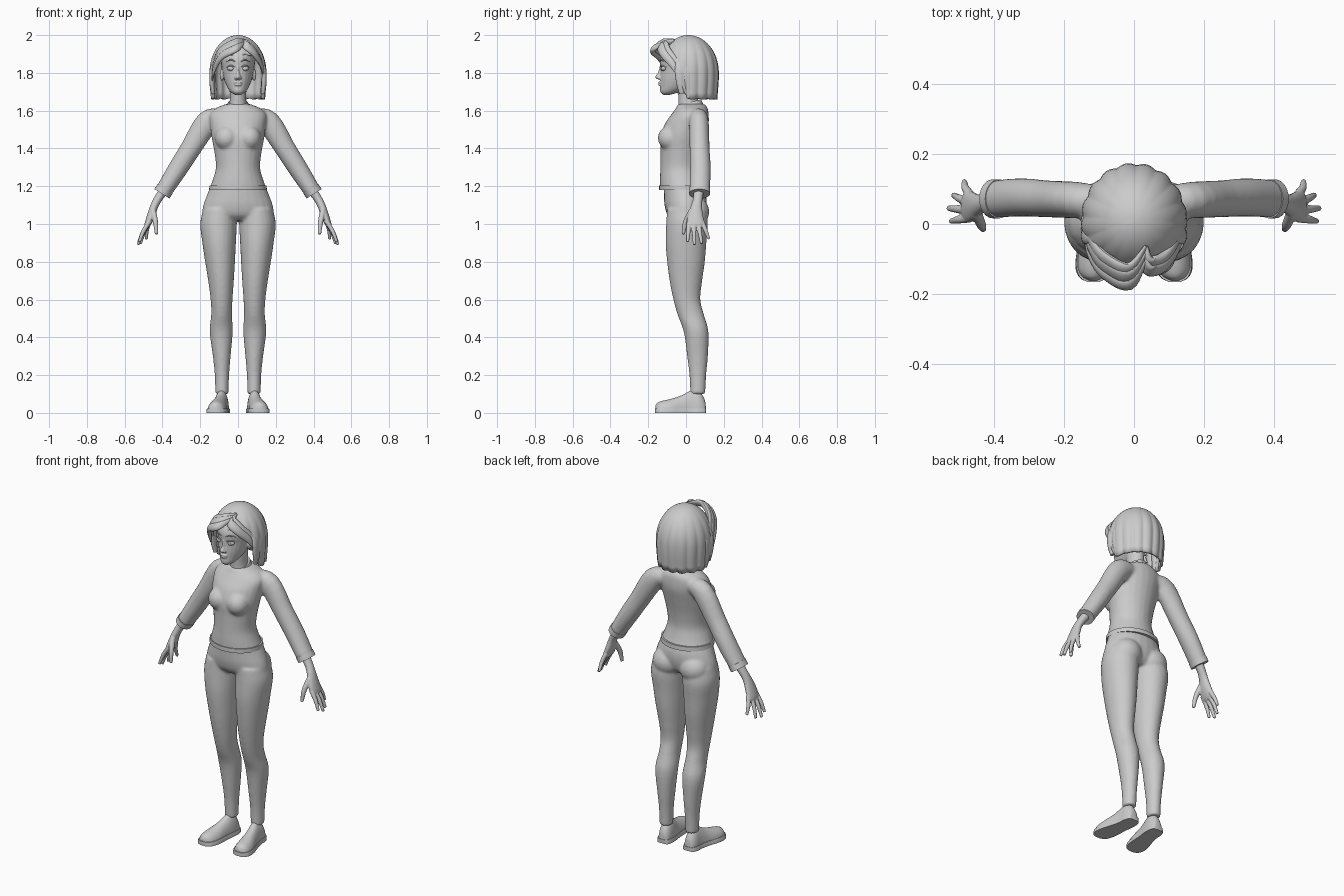
import bpy
import bmesh
import math
from mathutils import Vector, Matrix

cube = bpy.data.objects.get("Cube")
if cube:
    bpy.data.objects.remove(cube, do_unlink=True)

grey = bpy.data.materials.new("plain_grey")
grey.use_nodes = True
tone = (0.6, 0.6, 0.6, 1)
grey.diffuse_color = tone
grey.node_tree.nodes["Principled BSDF"].inputs["Base Color"].default_value = tone


def spline(rows, steps):
    """Resample rows of numbers along a smooth curve through them."""
    rows = [Vector(r) for r in rows]
    ext = [rows[0] * 2 - rows[1]] + rows + [rows[-1] * 2 - rows[-2]]
    out = []
    for p, q, r, s in zip(ext, ext[1:], ext[2:], ext[3:]):
        for k in range(steps):
            t = k / steps
            out.append(q + (r - p) * t / 2 + (p * 2 - q * 5 + r * 4 - s) * t * t / 2
                       + (q * 3 - p - r * 3 + s) * t ** 3 / 2)
    return out + [rows[-1]]


def loft(bm, rows, u=(1, 0, 0), normal=None, sides=(1,), tilt=0, clip=None, n=24, steps=4):
    """Skin elliptical rings (x, y, z, half width along u, half depth)."""
    pts = spline(rows, steps)
    for side in sides:
        rings = []
        for i, p in enumerate(pts):
            c = Vector(p[:3])
            if normal:
                t = Vector(normal)
            else:
                a, b = pts[max(i - 1, 0)], pts[min(i + 1, len(pts) - 1)]
                t = (Vector(b[:3]) - Vector(a[:3])).normalized()
            w = Vector(u)
            w = (w - t * w.dot(t)).normalized()
            v = t.cross(w)
            ring = []
            for k in range(n):
                ang = math.tau * k / n
                d = w * math.cos(ang) * max(p[3], 0.001) + v * math.sin(ang) * max(p[4], 0.001)
                q = c + d
                q.z += tilt * d.y
                if clip:
                    q.z = min(max(q.z, clip[0]), clip[1])
                ring.append(bm.verts.new((q.x * side, q.y, q.z)))
            rings.append(ring)
        for lo, hi in zip(rings, rings[1:]):
            for k in range(n):
                m = (k + 1) % n
                bm.faces.new((lo[k], lo[m], hi[m], hi[k]))
        bm.faces.new(rings[0])
        bm.faces.new(rings[-1])


def ball(bm, centre, size, sides=(1, -1)):
    for s in sides:
        m = Matrix.Translation((centre[0] * s, centre[1], centre[2])) @ Matrix.Diagonal((*size, 1))
        bmesh.ops.create_uvsphere(bm, u_segments=24, v_segments=16, radius=1, matrix=m)


def finish(name, bm, voxel=0, smooth=4, thick=0):
    bmesh.ops.recalc_face_normals(bm, faces=bm.faces)
    mesh = bpy.data.meshes.new(name)
    bm.to_mesh(mesh)
    bm.free()
    mesh.materials.append(grey)
    ob = bpy.data.objects.new(name, mesh)
    bpy.context.collection.objects.link(ob)
    bpy.ops.object.select_all(action="DESELECT")
    ob.select_set(True)
    bpy.context.view_layer.objects.active = ob
    if voxel:
        mesh.shade_smooth()
        rm = ob.modifiers.new("blend", "REMESH")
        rm.mode, rm.voxel_size, rm.use_smooth_shade = "VOXEL", voxel, True
        sm = ob.modifiers.new("soften", "SMOOTH")
        sm.factor, sm.iterations = 0.5, smooth
    else:
        bpy.ops.object.shade_smooth_by_angle(angle=math.radians(40))
    if thick:
        so = ob.modifiers.new("thickness", "SOLIDIFY")
        so.thickness, so.offset = thick, -1
    return ob


UP, Y, PAIR = (0, 0, 1), (0, 1, 0), (1, -1)


def upright(rows):
    """Rows of (z, half width, front y, back y) become centred rings."""
    return [(0, (f + b) / 2, z, w, (b - f) / 2) for z, w, f, b in rows]


# Sweater: torso, bust and sleeves blended together
bm = bmesh.new()
loft(bm, upright([(1.19, .15, -.138, .108), (1.24, .132, -.138, .092), (1.3, .117, -.136, .08),
                  (1.38, .125, -.135, .088), (1.46, .14, -.135, .105), (1.53, .148, -.112, .12),
                  (1.58, .15, -.078, .12), (1.612, .12, -.055, .115), (1.635, .065, -.042, .1)]), normal=UP)
ball(bm, (.06, -.085, 1.455), (.062, .064, .065))
loft(bm, [(.08, .06, 1.57, .045, .04), (.16, .068, 1.54, .052, .062), (.25, .072, 1.4, .053, .055),
          (.32, .076, 1.29, .055, .052), (.393, .072, 1.175, .054, .045)], u=Y, sides=PAIR)
finish("sweater", bm, .008, 6)

bm = bmesh.new()
loft(bm, upright([(1.18, .153, -.142, .114), (1.205, .151, -.142, .112)]), normal=UP, n=48)
finish("sweater_hem", bm)
bm = bmesh.new()
loft(bm, [(.386, .072, 1.187, .056, .047), (.403, .072, 1.16, .056, .047)], u=Y, sides=PAIR)
finish("sleeve_cuffs", bm)
bm = bmesh.new()
loft(bm, upright([(1.62, .062, -.045, .09), (1.645, .052, -.038, .08)]), normal=UP, tilt=.25)
finish("collar", bm)

# Trousers: hips, seat and legs
bm = bmesh.new()
loft(bm, upright([(1.2, .146, -.118, .095), (1.15, .166, -.117, .108), (1.1, .184, -.114, .108),
                  (1.05, .19, -.1, .095), (1.02, .17, -.07, .07)]), normal=UP)
ball(bm, (.088, .045, 1.065), (.085, .078, .08))
legs = [(1.08, .095, .09, -.1, .105), (1.0, .103, .097, -.105, .116), (.9, .1, .089, -.108, .108),
        (.8, .095, .079, -.1, .1), (.7, .09, .068, -.087, .086), (.6, .087, .058, -.067, .076),
        (.52, .087, .055, -.045, .095), (.43, .089, .061, -.012, .119), (.3, .086, .047, .006, .116),
        (.2, .085, .038, .018, .107), (.1, .085, .035, .023, .102)]
loft(bm, [(x, (f + b) / 2, z, w, (b - f) / 2) for z, x, w, f, b in legs], normal=UP, sides=PAIR)
finish("trousers", bm, .008, 5)

# Shoes: domed uppers on flat soles
shoe = [(.085, .105, .012, .02), (.085, .098, .028, .06), (.086, .07, .038, .102), (.088, .03, .039, .108),
        (.097, -.02, .042, .082), (.108, -.08, .05, .062), (.114, -.125, .047, .052),
        (.116, -.15, .034, .042), (.117, -.162, .012, .026)]
bm = bmesh.new()
loft(bm, [(x, y, .012, w, h) for x, y, w, h in shoe], normal=Y, sides=PAIR, clip=(.012, 1), n=32)
finish("shoe_uppers", bm)
bm = bmesh.new()
loft(bm, [(x, y * 1.02, 0, w + .006, .09) for x, y, w, h in shoe], normal=Y, sides=PAIR, clip=(0, .024), n=32)
finish("shoe_soles", bm)

# Hands: wrist and palm, four fingers and a thumb
bm = bmesh.new()
loft(bm, [(.385, .07, 1.19, .028, .026), (.425, .062, 1.13, .025, .022), (.445, .055, 1.09, .03, .021),
          (.462, .05, 1.04, .042, .021), (.478, .05, 1.0, .045, .017), (.485, .05, .985, .036, .012)],
     u=Y, sides=PAIR)
for root, tip_x, tip_y, tip_z in [(.017, .523, .008, .905), (.04, .53, .045, .89),
                                  (.063, .517, .083, .895), (.084, .485, .122, .92)]:
    a, b = Vector((.468, root, 1.015)), Vector((tip_x, tip_y, tip_z))
    mid = (a + b) / 2 + Vector((.006, 0, 0))
    loft(bm, [(*a, .013, .013), (*mid, .0115, .0115), (*b, .008, .008)], u=Y, sides=PAIR, n=12)
loft(bm, [(.45, .03, 1.07, .016, .016), (.437, -.002, 1.01, .014, .014), (.431, -.015, .945, .009, .009)],
     u=Y, sides=PAIR, n=12)
finish("hands", bm, .004, 2)

# Head: skull, neck, nose, lips and ears
bm = bmesh.new()
loft(bm, upright([(1.684, .018, -.122, -.085), (1.7, .04, -.137, -.03), (1.73, .06, -.137, .03),
                  (1.77, .075, -.137, .07), (1.82, .085, -.135, .1), (1.87, .092, -.137, .11),
                  (1.91, .088, -.12, .11), (1.945, .06, -.08, .08), (1.965, .02, -.02, .03)]), normal=UP)
loft(bm, upright([(1.6, .06, -.04, .08), (1.65, .044, -.04, .065), (1.75, .046, -.045, .065)]), normal=UP)
loft(bm, upright([(1.84, .007, -.139, -.11), (1.8, .009, -.149, -.11), (1.782, .015, -.163, -.11),
                  (1.77, .014, -.158, -.11), (1.763, .006, -.14, -.11)]), normal=UP)
ball(bm, (.011, -.142, 1.773), (.009, .01, .008))
ball(bm, (0, -.132, 1.749), (.024, .015, .006), (1,))
ball(bm, (0, -.132, 1.737), (.02, .015, .007), (1,))
ball(bm, (.085, -.012, 1.79), (.012, .018, .032))
finish("head", bm, .004, 3)

# Eyes with thin irises, upper lids and brows
bm = bmesh.new()
ball(bm, (.037, -.117, 1.823), (.02, .016, .013))
finish("eyeballs", bm)
bm = bmesh.new()
ball(bm, (.037, -.132, 1.823), (.009, .003, .01))
finish("irises", bm)
for name, z, rise, r, y in [("eyelids", 1.832, .006, .004, -.13), ("eyebrows", 1.862, .008, .004, -.134)]:
    bm = bmesh.new()
    loft(bm, [(.013, y - .002, z - rise / 2, .001, .001), (.037, y, z + rise, r, r),
              (.063, y + .03, z - rise / 2, .001, .001)], u=UP, sides=PAIR, n=10)
    finish(name, bm)

# Bob hair: a ridged dome, short over the forehead and long at the sides and back
TOP, FRINGE, ENDS, ROWS, COLS = 2.0, 1.9, 1.665, 18, 180
bm = bmesh.new()
crown = bm.verts.new((.01, .02, TOP))
grid = []
for i in range(COLS):
    a = math.tau * i / COLS
    off = abs(math.degrees(a if a < math.pi else a - math.tau))
    fall = min(max((off - 52) / 36, 0), 1)
    lobe = abs(math.sin(a * 8 + .4))
    edge = FRINGE + (ENDS - FRINGE) * fall - .006 * lobe
    col = []
    for j in range(1, ROWS + 1):
        d = (TOP - edge) * (j / ROWS) ** 1.8
        s = min(d / .2, 1)
        r = math.sqrt(1 - (1 - s) ** 2) * (1 - .045 * (1 - lobe) * s)
        r *= 1 - .05 * max(d - .24, 0) / .1
        depth = .158 if off < 90 else .163
        col.append(bm.verts.new((r * .152 * math.sin(a), .012 - r * depth * math.cos(a), TOP - d)))
    grid.append(col)
for i, col in enumerate(grid):
    nxt = grid[(i + 1) % COLS]
    bm.faces.new((crown, col[0], nxt[0]))
    for j in range(ROWS - 1):
        bm.faces.new((col[j], col[j + 1], nxt[j + 1], nxt[j]))
finish("hair_bob", bm, thick=.014)

# Swept fringe locks from the parting, then hanging side locks
sweeps = [(-1, 0, 0, .03), (-1, -.022, .014, .026), (-1, .022, -.016, .022), (1, 0, 0, .024), (1, -.022, .01, .02)]
for k, (s, back, lift, w) in enumerate(sweeps):
    bm = bmesh.new()
    reach = -.15 if s < 0 else -.128
    loft(bm, [(.035, -.085 - back, 1.968 + lift / 2, .006, .004),
              (s * .03 + .015, reach - back, 1.943 + lift, w, .014),
              (s * .085, -.118 - back, 1.905 + lift, w, .014),
              (s * .122, -.07 - back, 1.845 + lift, w * .8, .01),
              (s * .138, -.035 - back, 1.775 + lift, .004, .003)], u=(0, .7, 1), n=16, steps=6)
    finish("fringe_lock_" + str(k + 1), bm)
bm = bmesh.new()
for y, z in [(-.035, 1.69), (.005, 1.668)]:
    loft(bm, [(.118, y - .01, 1.88, .008, .006), (.137, y, 1.82, .024, .012), (.138, y + .005, 1.75, .022, .013),
              (.132, y + .012, z, .013, .01)], u=(0, 1, .3), sides=PAIR, n=16)
finish("side_locks", bm)
